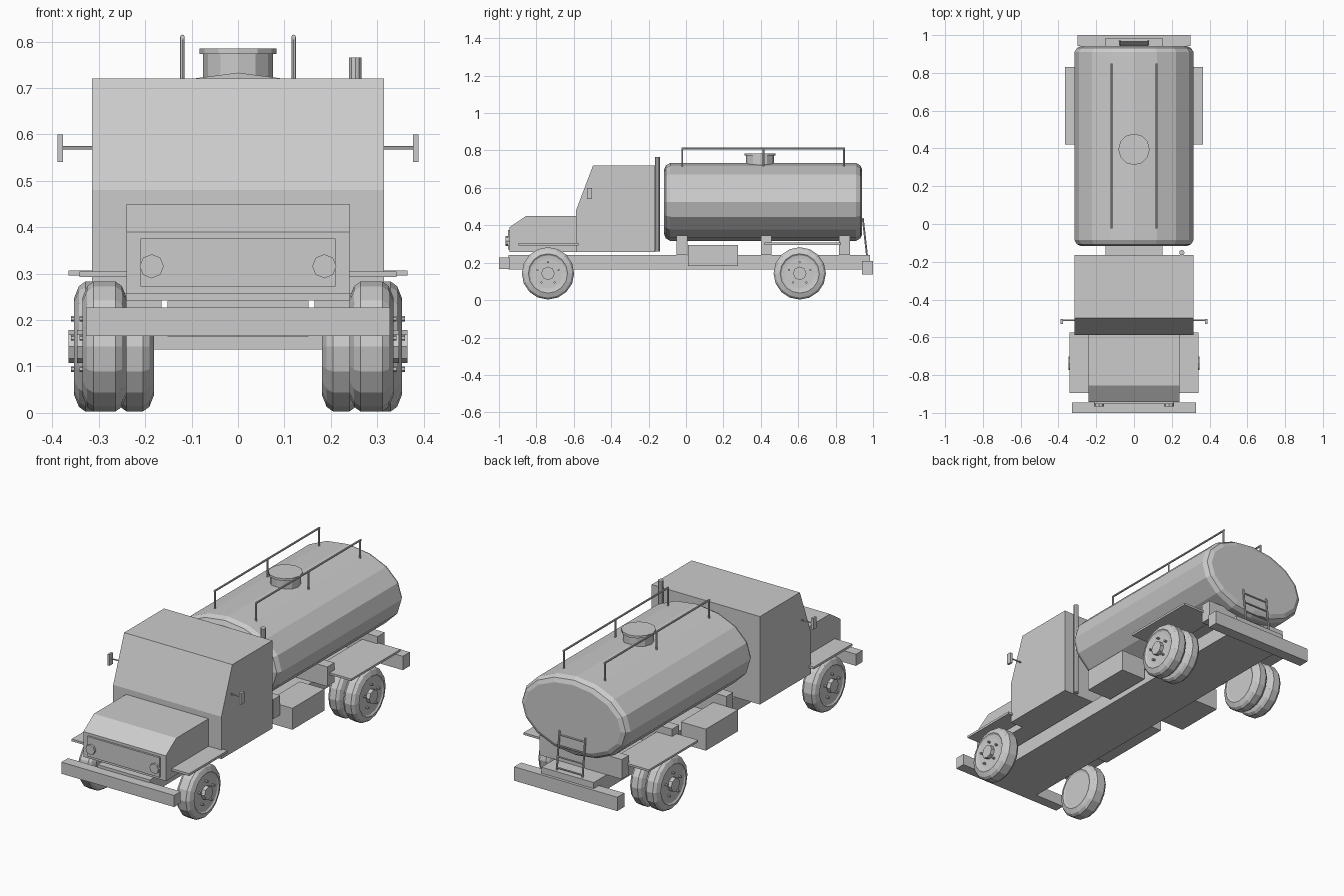
import bpy, bmesh, math
from mathutils import Vector

if "Cube" in bpy.data.objects:
    bpy.data.objects.remove(bpy.data.objects["Cube"])


def make(name, bm):
    bmesh.ops.recalc_face_normals(bm, faces=bm.faces)
    me = bpy.data.meshes.new(name)
    bm.to_mesh(me)
    bm.free()
    ob = bpy.data.objects.new(name, me)
    bpy.context.collection.objects.link(ob)
    return ob


def box(name, x0, x1, y0, y1, z0, z1):
    bm = bmesh.new()
    bmesh.ops.create_cube(bm, size=1)
    for v in bm.verts:
        v.co = ((x0 + x1) / 2 + v.co.x * (x1 - x0),
                (y0 + y1) / 2 + v.co.y * (y1 - y0),
                (z0 + z1) / 2 + v.co.z * (z1 - z0))
    return make(name, bm)


def side_profile(name, pts, hw):
    """Extrude a (y, z) outline across x from -hw to hw."""
    bm = bmesh.new()
    f = bm.faces.new([bm.verts.new((-hw, y, z)) for y, z in pts])
    r = bmesh.ops.extrude_face_region(bm, geom=[f])
    vs = [g for g in r['geom'] if isinstance(g, bmesh.types.BMVert)]
    bmesh.ops.translate(bm, verts=vs, vec=(2 * hw, 0, 0))
    return make(name, bm)


def rod(name, a, b, r, n=8):
    a, b = Vector(a), Vector(b)
    d = b - a
    bm = bmesh.new()
    bmesh.ops.create_cone(bm, cap_ends=True, segments=n, radius1=r, radius2=r, depth=d.length)
    m = d.to_track_quat('Z', 'Y').to_matrix().to_4x4()
    m.translation = (a + b) / 2
    bmesh.ops.transform(bm, matrix=m, verts=bm.verts)
    return make(name, bm)


def loft(name, rings):
    """Skin a list of equal-length closed rings and cap both ends."""
    bm = bmesh.new()
    vr = [[bm.verts.new(p) for p in ring] for ring in rings]
    n = len(vr[0])
    for a, b in zip(vr, vr[1:]):
        for i in range(n):
            bm.faces.new((a[i], a[(i + 1) % n], b[(i + 1) % n], b[i]))
    bm.faces.new(vr[0])
    bm.faces.new(vr[-1])
    return make(name, bm)


def wheel(name, s, x0, x1, y, hub):
    z = 0.143
    prof = [(x0 + .004, .095), (x0, .105), (x0 + .01, .13), (x0 + .024, .14),
            (x1 - .024, .14), (x1 - .01, .13), (x1, .105), (x1 - .006, .097),
            (x1 - .008, .08)]
    angs = [2 * math.pi * i / 16 for i in range(16)]
    loft(name, [[(s * x, y + r * math.cos(a), z + r * math.sin(a)) for a in angs] for x, r in prof])
    if hub:
        rod(name + "_hub", (s * (x1 - .02), y, z), (s * (x1 + .012), y, z), .036, 8)
        for i in range(5):
            a = math.pi / 2 + i * 2 * math.pi / 5
            p = (y + .06 * math.cos(a), z + .06 * math.sin(a))
            rod(name + "_bolt", (s * (x1 - .02), *p), (s * (x1 + .007), *p), .006, 6)


# chassis and bumpers
box("chassis", -.152, .152, -.95, .985, .165, .242)
box("front_bumper", -.328, .328, -1, -.945, .166, .227)
box("rear_bumper", -.3, .3, .942, 1, .137, .21)

# cab, hood and grille
side_profile("cab", [(-.588, .257), (-.588, .48), (-.497, .72), (-.165, .72), (-.165, .257)], .315)
side_profile("hood", [(-.943, .257), (-.943, .39), (-.855, .45), (-.58, .45), (-.58, .257)], .24)
box("grille", -.21, .21, -.953, -.94, .272, .376)

# tank: 16-sided ellipse with rounded ends
rings = []
for y, inset in [(-.117, .035), (-.108, .013), (-.085, 0), (.91, 0), (.932, .013), (.942, .035)]:
    rings.append([((.315 - inset) * math.sin(a), y, .525 + (.208 - inset) * math.cos(a))
                  for a in [2 * math.pi * i / 16 for i in range(16)]])
loft("tank", rings)
for y0, y1 in [(-.05, .008), (.4, .458), (.818, .877)]:
    box("tank_saddle", -.24, .24, y0, y1, .242, .345)

# filler hatch
rod("hatch_neck", (0, .395, .70), (0, .395, .775), .075, 12)
rod("hatch_lid", (0, .395, .773), (0, .395, .785), .083, 12)

# exhaust stack
rod("exhaust_stack", (.253, -.152, .26), (.253, -.152, .766), .014, 10)

for s in (-1, 1):
    # lamps, mirrors
    rod("headlight", (s * .186, -.965, .316), (s * .186, -.945, .316), .026, 8)
    rod("mirror_arm", (s * .31, -.51, .571), (s * .382, -.51, .571), .004, 6)
    xs = sorted((s * .377, s * .389))
    box("mirror", *xs, -.53, -.503, .541, .6)
    # flat fenders
    xs = sorted((s * .235, s * .342))
    box("front_fender", *xs, -.895, -.575, .293, .305)
    xs = sorted((s * .15, s * .365))
    box("rear_fender", *xs, .42, .83, .296, .307)
    # side storage boxes
    xs = sorted((s * .165, s * .31))
    box("side_box", *xs, .01, .278, .182, .295)
    # wheels, dual at the rear
    wheel("front_wheel", s, .24, .335, -.738, True)
    wheel("rear_outer_wheel", s, .268, .353, .608, True)
    wheel("rear_inner_wheel", s, .181, .264, .608, False)
    # top rails
    x = s * .12
    rod("top_rail", (x, -.025, .81), (x, .85, .81), .005)
    for y in (-.02, .415, .845):
        rod("rail_post", (x, y, .70), (x, y, .81), .005)
    # ladder side
    rod("ladder_side", (s * .075, .945, .44), (s * .075, .968, .235), .005)

# ladder rungs
for i in range(4):
    t = .1 + i * .27
    rod("ladder_rung", (-.075, .945 + .023 * t, .44 - .205 * t),
        (.075, .945 + .023 * t, .44 - .205 * t), .004)
